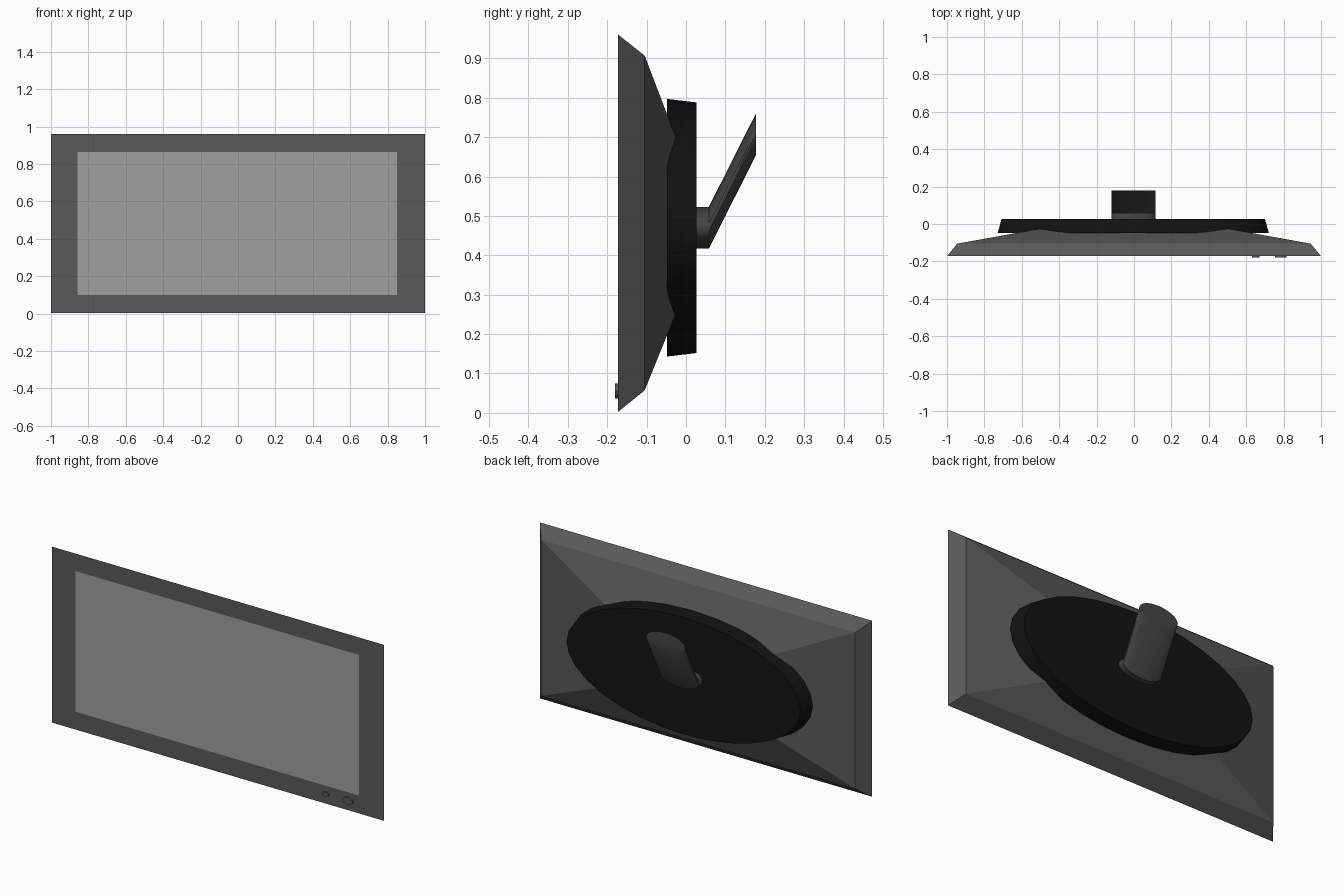
import bpy
import bmesh
import math

if "Cube" in bpy.data.objects:
    bpy.data.objects.remove(bpy.data.objects["Cube"])


def material(name, v):
    m = bpy.data.materials.new(name)
    m.diffuse_color = (v, v, v, 1)
    m.use_nodes = True
    m.node_tree.nodes["Principled BSDF"].inputs["Base Color"].default_value = m.diffuse_color
    return m


BODY = material("body_grey", 0.10)
SCREEN = material("screen_grey", 0.35)
BLACK = material("black", 0.006)
ARM = material("arm_grey", 0.06)


def rect(x0, x1, z0, z1, y):
    return [(x0, y, z0), (x1, y, z0), (x1, y, z1), (x0, y, z1)]


def ellipse(cx, cz, rx, rz, y, n=32):
    return [(cx + rx * math.cos(math.tau * i / n), y,
             cz + rz * math.sin(math.tau * i / n)) for i in range(n)]


def loft(name, rings, mat, front=True, back=True, smooth=False):
    """Skin a list of rings ordered from front (-y) to back (+y)."""
    bm = bmesh.new()
    rs = [[bm.verts.new(p) for p in r] for r in rings]
    for a, b in zip(rs, rs[1:]):
        for i in range(len(a)):
            j = (i + 1) % len(a)
            bm.faces.new((a[i], b[i], b[j], a[j]))
    if front:
        bm.faces.new(rs[0])
    if back:
        bm.faces.new(rs[-1][::-1])
    me = bpy.data.meshes.new(name)
    bm.to_mesh(me)
    bm.free()
    me.materials.append(mat)
    ob = bpy.data.objects.new(name, me)
    bpy.context.collection.objects.link(ob)
    if smooth:
        bpy.ops.object.select_all(action='DESELECT')
        ob.select_set(True)
        bpy.context.view_layer.objects.active = ob
        bpy.ops.object.shade_smooth_by_angle(angle=math.radians(30))
    return ob


FRONT = -0.172
screen_edge = rect(-0.857, 0.85, 0.10, 0.865, FRONT)

# Casing: bezel around the screen, chamfered rim, pyramid back
loft("casing", [
    screen_edge,
    rect(-1, 1, 0.003, 0.96, FRONT),
    rect(-0.945, 0.945, 0.057, 0.907, -0.105),
    rect(-0.25, 0.25, 0.365, 0.58, 0.02),
], BODY, front=False)

# Screen, flush with the bezel
loft("screen", [screen_edge], SCREEN, back=False)

# Oval rear cover
CZ = 0.47
loft("rear_cover", [
    ellipse(-0.004, CZ, 0.725, 0.327, -0.048),
    ellipse(-0.004, CZ, 0.704, 0.318, 0.027),
], BLACK, smooth=True)

# Mount arm: short straight stub, then a slanted oval tube
loft("mount_arm", [
    ellipse(-0.002, CZ, 0.118, 0.053, 0.02),
    ellipse(-0.002, CZ, 0.118, 0.053, 0.058),
    ellipse(-0.002, 0.708, 0.118, 0.053, 0.178),
], ARM, smooth=True)

# Front buttons
for name, x, rx, rz in (("small_button", 0.65, 0.02, 0.013),
                        ("large_button", 0.785, 0.03, 0.019)):
    loft(name, [ellipse(x, 0.056, rx, rz, y, 16) for y in (-0.18, -0.17)],
         BODY, smooth=True)
